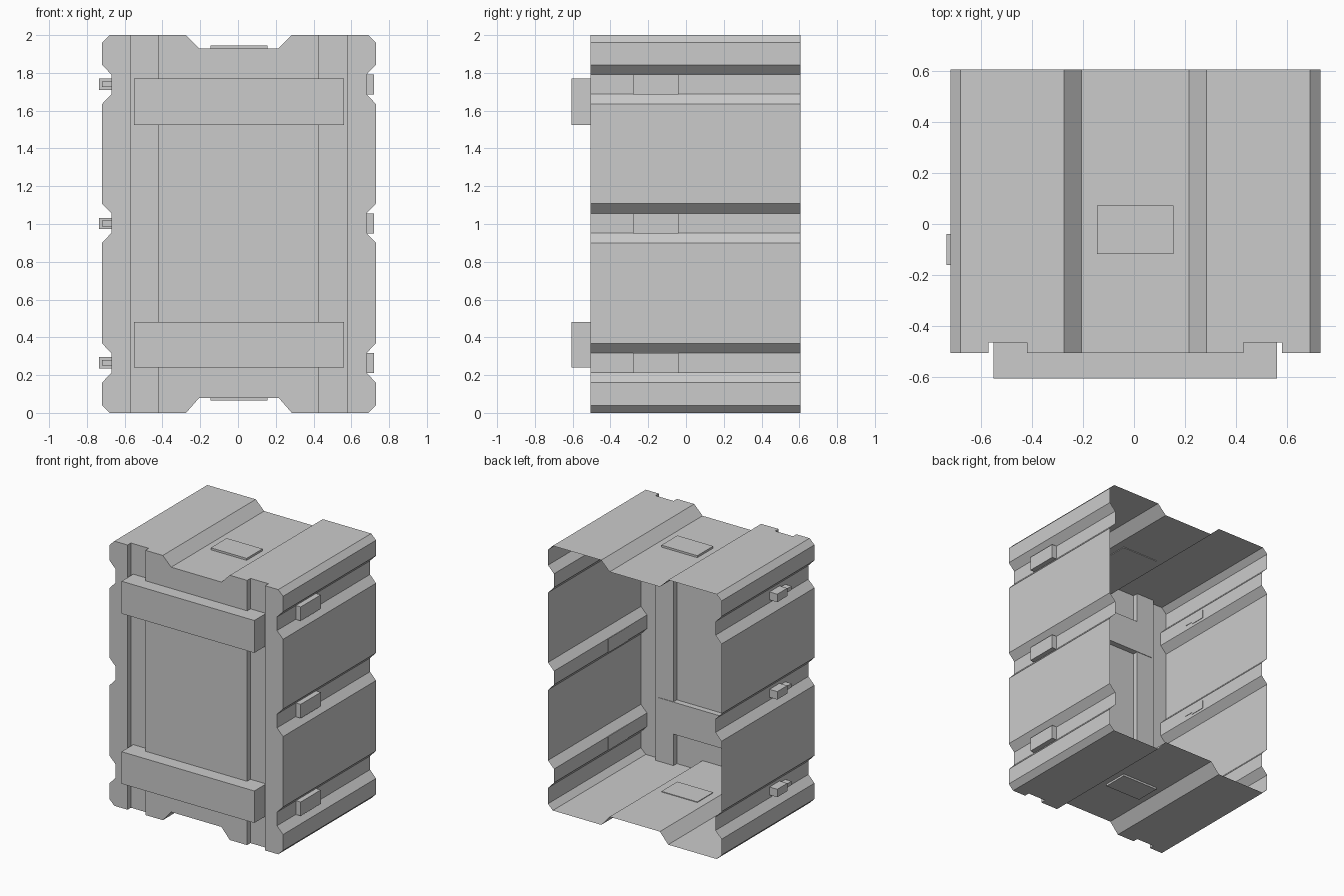
import bpy, bmesh

if "Cube" in bpy.data.objects:
    bpy.data.objects.remove(bpy.data.objects["Cube"])

CX = 0.005            # shell centre in x (latches stick out on the left)
FRONT, BACK = -0.505, 0.605
GROOVE_Y = -0.465


def box(name, x0, x1, y0, y1, z0, z1):
    bm = bmesh.new()
    bmesh.ops.create_cube(bm, size=1)
    for v in bm.verts:
        v.co = ((x0 + x1) / 2 + v.co.x * (x1 - x0),
                (y0 + y1) / 2 + v.co.y * (y1 - y0),
                (z0 + z1) / 2 + v.co.z * (z1 - z0))
    me = bpy.data.meshes.new(name)
    bm.to_mesh(me)
    bm.free()
    ob = bpy.data.objects.new(name, me)
    bpy.context.collection.objects.link(ob)
    return ob


# Right half of the shell outline, bottom to top, mirrored for the left
half = [(0.21, 0.08), (0.28, 0), (0.685, 0), (0.725, 0.04)]
for z in (0.16, 0.90, 1.635):
    half += [(0.725, z), (0.675, z + 0.053), (0.675, z + 0.156), (0.725, z + 0.208)]
half += [(0.725, 1.96), (0.685, 2), (0.28, 2), (0.21, 1.93)]
outline = half + [(-x, z) for x, z in reversed(half)]

# Shell: extruded outline
bm = bmesh.new()
face = bm.faces.new([bm.verts.new((CX + x, FRONT, z)) for x, z in outline])
ext = bmesh.ops.extrude_face_region(bm, geom=[face], use_keep_orig=True)
for g in ext["geom"]:
    if isinstance(g, bmesh.types.BMVert):
        g.co.y = BACK
bmesh.ops.recalc_face_normals(bm, faces=bm.faces)
me = bpy.data.meshes.new("shell")
bm.to_mesh(me)
bm.free()
shell = bpy.data.objects.new("shell", me)
bpy.context.collection.objects.link(shell)

# Vertical front grooves
bpy.context.view_layer.objects.active = shell
for s in (-1, 1):
    a, b = sorted((CX + s * 0.425, CX + s * 0.575))
    cutter = box("groove_cutter", a, b, FRONT - 0.2, GROOVE_Y, -0.5, 2.5)
    cutter.hide_render = True
    mod = shell.modifiers.new("groove", 'BOOLEAN')
    mod.operation = 'DIFFERENCE'
    mod.solver = 'EXACT'
    mod.object = cutter
    bpy.ops.object.modifier_apply(modifier=mod.name)
    bpy.data.objects.remove(cutter)

# Open the back
bm = bmesh.new()
bm.from_mesh(shell.data)
back = [f for f in bm.faces if all(v.co.y > BACK - 0.001 for v in f.verts)]
bmesh.ops.delete(bm, geom=back, context='FACES')
bm.to_mesh(shell.data)
bm.free()

# Front cross bars
for name, z0, z1 in (("lower_bar", 0.24, 0.482), ("upper_bar", 1.525, 1.77)):
    box(name, CX - 0.555, CX + 0.555, -0.605, -0.461, z0, z1)

# Top and bottom plates in the notches
box("top_plate", CX - 0.15, CX + 0.15, -0.118, 0.072, 1.925, 1.945)
box("bottom_plate", CX - 0.15, CX + 0.15, -0.118, 0.072, 0.065, 0.085)

# Side latches, one pair per side channel
for z in (0.265, 1.003, 1.739):
    box("right_catch", 0.676, 0.72, -0.28, -0.04, z - 0.053, z + 0.052)
    box("left_latch", -0.735, -0.667, -0.16, -0.04, z - 0.03, z + 0.03)
    box("latch_tongue", -0.72, -0.667, -0.23, -0.16, z - 0.015, z + 0.015)
